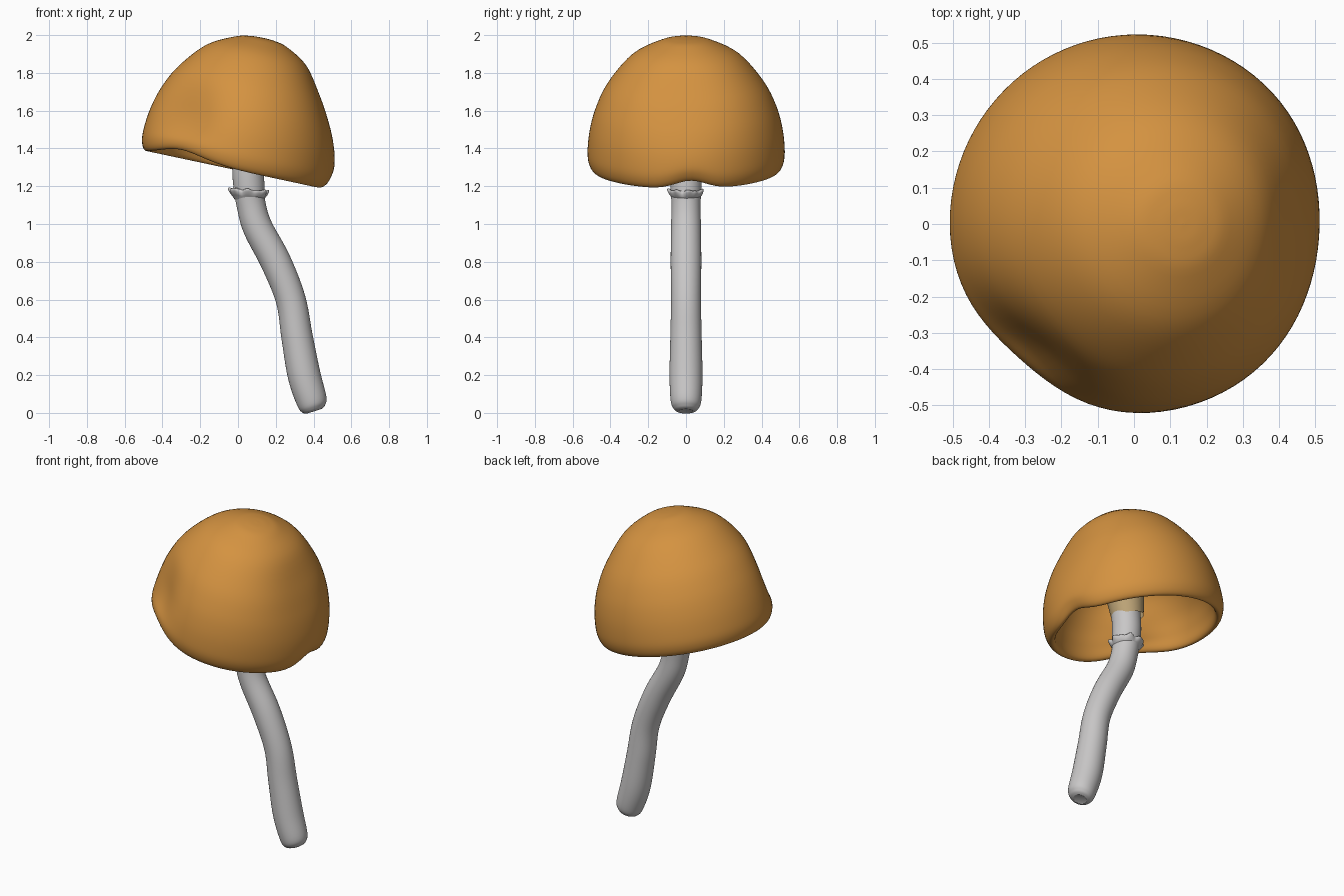
import bpy, bmesh, math
from mathutils import Vector, Matrix

if "Cube" in bpy.data.objects:
    bpy.data.objects.remove(bpy.data.objects["Cube"])


def material(name, rgb):
    m = bpy.data.materials.new(name)
    m.diffuse_color = (*rgb, 1)
    m.use_nodes = True
    m.node_tree.nodes["Principled BSDF"].inputs["Base Color"].default_value = m.diffuse_color
    return m


ORANGE = material("cap orange", (0.66, 0.29, 0.052))
GREY = material("stem grey", (0.58, 0.57, 0.57))
TAN = material("collar tan", (0.52, 0.38, 0.19))


def spline(points, steps):
    """Catmull-Rom curve through tuples of any size."""
    p = [Vector(q) for q in points]
    p = [2 * p[0] - p[1]] + p + [2 * p[-1] - p[-2]]
    out = []
    for i in range(1, len(p) - 2):
        a, b, c, d = p[i - 1:i + 3]
        for k in range(steps):
            t = k / steps
            out.append(0.5 * (2 * b + (c - a) * t + (2 * a - 5 * b + 4 * c - d) * t * t
                              + (3 * b - a - 3 * c + d) * t ** 3))
    return out + [p[-2]]


def skin(name, rings, mats, cap_ends=False, mat_rule=lambda i: 0):
    """Join rings of points into one smooth object."""
    bm = bmesh.new()
    vr = [[bm.verts.new(co) for co in ring] for ring in rings]
    n = len(vr[0])
    for i, (a, b) in enumerate(zip(vr, vr[1:])):
        for j in range(n):
            k = (j + 1) % n
            bm.faces.new((a[j], a[k], b[k], b[j])).material_index = mat_rule(i)
    if cap_ends:
        bm.faces.new(vr[0])
        bm.faces.new(vr[-1])
    bmesh.ops.remove_doubles(bm, verts=bm.verts, dist=1e-5)
    bmesh.ops.recalc_face_normals(bm, faces=bm.faces)
    me = bpy.data.meshes.new(name)
    bm.to_mesh(me)
    bm.free()
    ob = bpy.data.objects.new(name, me)
    bpy.context.collection.objects.link(ob)
    for m in mats:
        me.materials.append(m)
    for f in me.polygons:
        f.use_smooth = True
    return ob


# Cap: tilted hollow dome, profile runs from apex over the rim to the collar
tilt = Matrix.Rotation(math.radians(12), 3, 'Y')
base = Vector((-0.01, 0, 1.295))
outer = [(0, .706), (.07, .702), (.15, .682), (.29, .607), (.412, .465), (.478, .335),
         (.512, .21), (.523, .09), (.514, .025), (.492, -.008), (.468, .005)]
inner = [(.460, .08), (.435, .19), (.365, .33), (.27, .40), (.18, .36), (.125, .21), (.096, .06)]
STEPS = 5
cap_profile = spline(outer + inner, STEPS)
# dents: centre, spread, depth
dents = [(Vector((-.28, -.36, 1.56)), .14, .06), (Vector((.43, -.03, 1.62)), .20, .055)]
# rim lifts: angle, angular spread, height
lifts = [(math.radians(231), .30, .05), (math.radians(3), .17, .045)]


def cap_point(r, w, ang, inside):
    shift = .06 * (1 - r / .47) if inside else 0
    p = base + tilt @ Vector((r * math.cos(ang) + shift, r * math.sin(ang), w))
    inward = tilt @ Vector((-math.cos(ang), -math.sin(ang), -.2))
    push = sum(d * math.exp(-(p - c).length_squared / (2 * s * s)) for c, s, d in dents)
    p += inward * push
    for a0, s, h in lifts:
        d = (ang - a0 + math.pi) % (2 * math.pi) - math.pi
        if r > .3:
            p.z += h * math.exp(-d * d / (2 * s * s)) * math.exp(-(w / .12) ** 2)
    return p


SEG = 96
ANG = [2 * math.pi * j / SEG for j in range(SEG)]
rim = (len(outer) - 1) * STEPS
skin("mushroom_cap", [[cap_point(max(q[0], 0), q[1], a, i > rim) for a in ANG]
                      for i, q in enumerate(cap_profile)], [ORANGE, TAN],
     mat_rule=lambda i: 1 if i >= len(cap_profile) - 1 - 2 * STEPS else 0)

# Stem: bent tube, path given as x, z, radius; the top inside the cap is tan
path = [(.402, .010, .035), (.403, .009, .042), (.400, .022, .064), (.390, .065, .081),
        (.350, .20, .087), (.313, .40, .083), (.279, .60, .079), (.20, .80, .081),
        (.105, .98, .079), (.070, 1.10, .077), (.058, 1.20, .082), (.056, 1.30, .084),
        (.075, 1.50, .082), (.10, 1.72, .075)]
pts = spline(path, 6)
rings = []
for i, q in enumerate(pts):
    a, b = pts[max(i - 1, 18)], pts[min(max(i + 1, 20), len(pts) - 1)]
    t = Vector((b[0] - a[0], 0, b[1] - a[1])).normalized()
    side = Vector((t.z, 0, -t.x))
    rings.append([Vector((q[0], 0, q[1])) + q[2] * (side * math.cos(u) + Vector((0, 1, 0)) * math.sin(u))
                  for u in (2 * math.pi * j / 40 for j in range(40))])
skin("stem", rings, [GREY, TAN], cap_ends=True, mat_rule=lambda i: 1 if pts[i][1] > 1.35 else 0)

# Ragged ring around the stem
ring_profile = spline([(.074, 1.125), (.086, 1.142), (.096, 1.155), (.103, 1.172),
                       (.098, 1.182), (.086, 1.182), (.076, 1.205)], 3)
rings = []
for r, z in ring_profile:
    ring = []
    for j in range(72):
        u = 2 * math.pi * j / 72
        ruffle = max(0, r - .084) * (.3 * math.sin(7 * u) + .2 * math.sin(11 * u + 1))
        ring.append(Vector((.056 + (r + ruffle) * math.cos(u), (r + ruffle) * .9 * math.sin(u),
                            z + ruffle - .006 * math.cos(u))))
    rings.append(ring)
skin("stem_ring", rings, [GREY])
